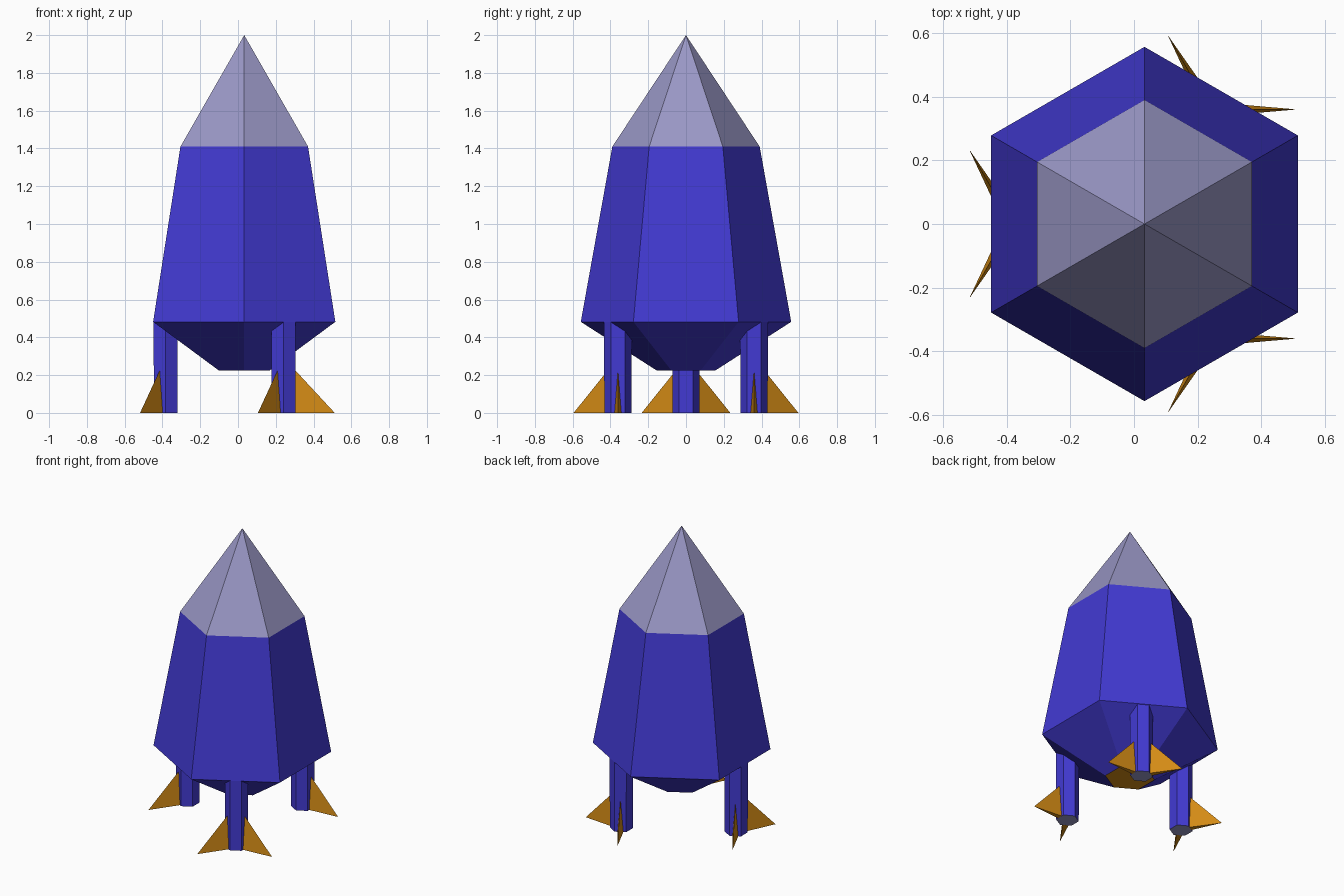
import bpy, bmesh
from math import cos, sin, radians

cube = bpy.data.objects.get("Cube")
if cube:
    bpy.data.objects.remove(cube, do_unlink=True)


def material(name, r, g, b):
    m = bpy.data.materials.new(name)
    m.use_nodes = True
    m.diffuse_color = (r, g, b, 1)
    node = next(n for n in m.node_tree.nodes if n.type == 'BSDF_PRINCIPLED')
    node.inputs["Base Color"].default_value = (r, g, b, 1)
    return m


BLUE = material("blue", 0.055, 0.042, 0.65)
GREY = material("lavender grey", 0.32, 0.31, 0.56)
GOLD = material("gold", 0.66, 0.26, 0.008)

CX = 0.033          # hull axis
LEG_REACH = 0.416   # hull axis to leg axis
LEG_APOTHEM = 0.0625


def finish(name, bm, mats, rule=None):
    bmesh.ops.recalc_face_normals(bm, faces=bm.faces)
    bm.normal_update()
    if rule:
        for f in bm.faces:
            f.material_index = rule(f)
    me = bpy.data.meshes.new(name)
    bm.to_mesh(me)
    bm.free()
    for m in mats:
        me.materials.append(m)
    ob = bpy.data.objects.new(name, me)
    bpy.context.collection.objects.link(ob)
    return ob


def hex_loft(profile, x, y):
    """Stack six-sided rings of (radius, z); radius 0 makes a point."""
    bm = bmesh.new()
    rings = []
    for r, z in profile:
        angles = [radians(30 + 60 * i) for i in range(6)] if r else [0]
        rings.append([bm.verts.new((x + r * cos(a), y + r * sin(a), z)) for a in angles])
    for low, high in zip(rings, rings[1:]):
        for i in range(6):
            j = (i + 1) % 6
            top = [high[j], high[i]] if len(high) > 1 else [high[0]]
            bm.faces.new([low[i], low[j]] + top)
    for ring in (rings[0], rings[-1]):
        if len(ring) > 1:
            bm.faces.new(ring)
    return bm


# Hull: gold base plate, blue sides, grey nose
def hull_rule(f):
    if f.normal.z < -0.99:
        return 2
    return 1 if f.calc_center_median().z > 1.41 else 0


finish("hull", hex_loft([(0.156, 0.225), (0.557, 0.482), (0.39, 1.41), (0, 2.0)], CX, 0),
       [BLUE, GREY, GOLD], hull_rule)


# Fin: slim tetrahedron standing on one flat of a leg
def fin(name, x, y, direction):
    c, s = cos(direction), sin(direction)
    bm = bmesh.new()
    pts = [(LEG_APOTHEM, -0.018, 0), (LEG_APOTHEM, 0.018, 0), (0.271, 0, 0), (LEG_APOTHEM, 0, 0.225)]
    v = [bm.verts.new((x + u * c - w * s, y + u * s + w * c, z)) for u, w, z in pts]
    for skip in range(4):
        bm.faces.new([p for i, p in enumerate(v) if i != skip])
    finish(name, bm, [GOLD])


# Three legs with grey undersides, each carrying two fins
for place, angle in (("right", 180), ("back_left", 60), ("front_left", -60)):
    a = radians(angle)
    x, y = CX + LEG_REACH * cos(a), LEG_REACH * sin(a)
    finish(place + "_leg", hex_loft([(0.072, 0), (0.0735, 0.48)], x, y), [BLUE, GREY],
           lambda f: int(f.normal.z < -0.9))
    for side, turn in (("fin_a", 60), ("fin_b", -60)):
        fin(place + "_" + side, x, y, a + radians(turn))
